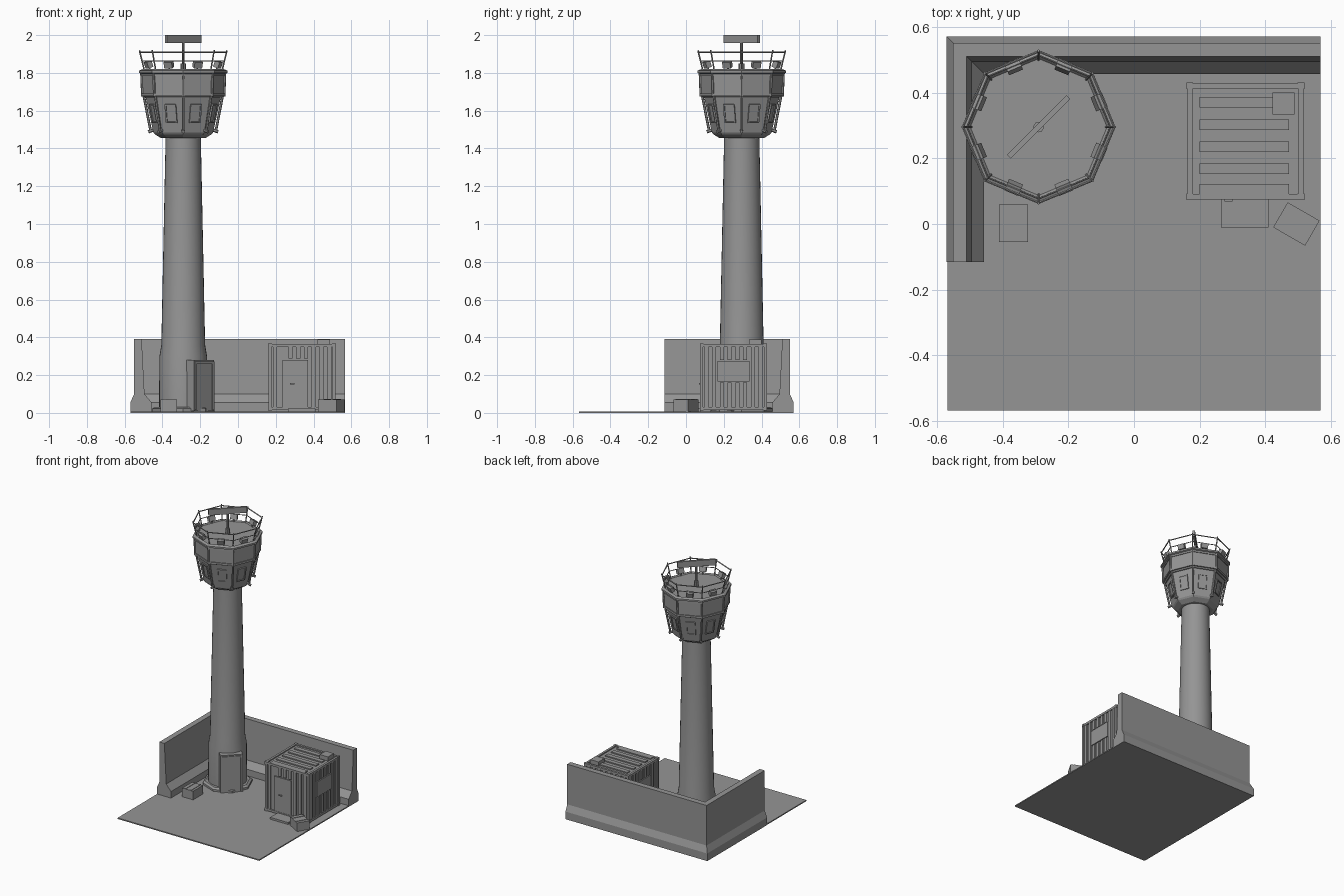
import bpy, bmesh
from math import sin, cos, pi, radians
from mathutils import Vector, Matrix

if "Cube" in bpy.data.objects:
    bpy.data.objects.remove(bpy.data.objects["Cube"])

mat = bpy.data.materials.new("concrete_grey")
mat.use_nodes = True
GREY = (0.3, 0.3, 0.3, 1)
mat.diffuse_color = GREY
mat.node_tree.nodes["Principled BSDF"].inputs["Base Color"].default_value = GREY

TOWER = Vector((-0.29, 0.295, 0))


def finish(name, bm, smooth=False):
    bmesh.ops.recalc_face_normals(bm, faces=bm.faces)
    mesh = bpy.data.meshes.new(name)
    bm.to_mesh(mesh)
    bm.free()
    mesh.materials.append(mat)
    ob = bpy.data.objects.new(name, mesh)
    bpy.context.collection.objects.link(ob)
    if smooth:
        bpy.ops.object.select_all(action='DESELECT')
        ob.select_set(True)
        bpy.context.view_layer.objects.active = ob
        bpy.ops.object.shade_smooth_by_angle(angle=radians(30))
    return ob


def add_box(bm, lo, hi, frame=Matrix()):
    lo, hi = Vector(lo), Vector(hi)
    m = frame @ Matrix.Translation((lo + hi) / 2) @ Matrix.Diagonal((*(hi - lo), 1))
    bmesh.ops.create_cube(bm, size=1, matrix=m)


def box(name, lo, hi, frame=Matrix()):
    bm = bmesh.new()
    add_box(bm, lo, hi, frame)
    return finish(name, bm)


def add_rod(bm, a, b, r, sides=6):
    a, b = Vector(a), Vector(b)
    m = Matrix.Translation((a + b) / 2) @ (b - a).to_track_quat('Z', 'Y').to_matrix().to_4x4()
    bmesh.ops.create_cone(bm, cap_ends=True, segments=sides, radius1=r, radius2=r,
                          depth=(b - a).length, matrix=m)


def lathe(name, profile, sides, smooth=False):
    """Stack rings of (radius, height) around the tower axis."""
    bm = bmesh.new()
    rings = [[bm.verts.new(polar(r, 2 * pi * i / sides, z)) for i in range(sides)]
             for r, z in profile]
    for lower, upper in zip(rings, rings[1:]):
        for i in range(sides):
            j = (i + 1) % sides
            bm.faces.new((lower[i], lower[j], upper[j], upper[i]))
    bm.faces.new(rings[0])
    bm.faces.new(rings[-1])
    return finish(name, bm, smooth)


def polar(r, a, z):
    return TOWER + Vector((r * cos(a), r * sin(a), z))


def facing(a):
    """Frame at the tower axis whose local x points outward."""
    return Matrix.Translation(TOWER) @ Matrix.Rotation(a, 4, 'Z')


# Ground slab
box("ground", (-0.568, -0.567, 0), (0.567, 0.567, 0.008))

# L-shaped barrier wall: offset from the outer edge, height
section = [(0, 0), (0, 0.055), (0.02, 0.1), (0.02, 0.39),
           (0.06, 0.39), (0.075, 0.1), (0.113, 0.055), (0.113, 0)]
bm = bmesh.new()
path = [lambda o: (-0.57 + o, -0.115), lambda o: (-0.57 + o, 0.57 - o), lambda o: (0.567, 0.57 - o)]
rings = [[bm.verts.new((*p(o), z)) for o, z in section] for p in path]
for a, b in zip(rings, rings[1:]):
    for i in range(len(section)):
        j = (i + 1) % len(section)
        bm.faces.new((a[i], a[j], b[j], b[i]))
bm.faces.new(rings[0])
bm.faces.new(rings[-1])
finish("barrier_wall", bm)

# Tower shaft and plinth
lathe("tower_plinth", [(0.165, 0), (0.165, 0.022), (0.15, 0.032)], 8)
lathe("tower_shaft", [(0.128, 0.02), (0.126, 0.3), (0.116, 0.36), (0.093, 1.47)], 32, True)

# Entrance porch set diagonally on the shaft
porch = facing(-pi / 4)
box("entrance_porch", (0.06, -0.075, 0.01), (0.155, 0.075, 0.28), porch)
bm = bmesh.new()
for s in (-1, 1):
    add_box(bm, (0.15, s * 0.066 - 0.006, 0.015), (0.161, s * 0.066 + 0.006, 0.27), porch)
add_box(bm, (0.15, -0.072, 0.258), (0.161, 0.072, 0.272), porch)
finish("porch_door_frame", bm)

# Control cabin
lathe("cabin_lower", [(0.118, 1.455), (0.15, 1.475), (0.158, 1.485), (0.2, 1.675)], 8)
lathe("cabin_upper", [(0.206, 1.67), (0.216, 1.68), (0.218, 1.8)], 8)
lathe("cabin_roof", [(0.222, 1.795), (0.234, 1.8), (0.234, 1.812), (0.215, 1.82), (0.208, 1.812)], 8)

bm_post, bm_win, bm_glass = bmesh.new(), bmesh.new(), bmesh.new()
for k in range(8):
    a = k * pi / 4
    # Corner struts with feet, and mullions
    add_rod(bm_post, polar(0.172, a, 1.49), polar(0.208, a, 1.675), 0.007)
    add_rod(bm_post, polar(0.16, a, 1.497), polar(0.185, a, 1.488), 0.009)
    add_rod(bm_post, polar(0.216, a, 1.675), polar(0.221, a, 1.8), 0.007)
    # Lower windows lie on the leaning walls
    lean = facing(a + pi / 8) @ Matrix.Translation((0.166, 0, 1.585)) @ Matrix.Rotation(0.2, 4, 'Y')
    for s in (-1, 1):
        add_box(bm_win, (-0.005, s * 0.028 - 0.004, -0.05), (0.008, s * 0.028 + 0.004, 0.05), lean)
        add_box(bm_win, (-0.005, -0.03, s * 0.047 - 0.004), (0.008, 0.03, s * 0.047 + 0.004), lean)
    add_box(bm_win, (-0.005, -0.025, -0.045), (0.003, 0.025, 0.045), lean)
    # Upper glazing frame
    out = facing(a + pi / 8)
    for z in (1.685, 1.79):
        add_box(bm_glass, (0.19, -0.082, z - 0.007), (0.206, 0.082, z + 0.007), out)
finish("cabin_struts", bm_post)
finish("cabin_windows", bm_win)
finish("cabin_glazing_frame", bm_glass)

# Roof railing and floodlights
bm_rail, bm_lamp = bmesh.new(), bmesh.new()
for k in range(8):
    a, b = k * pi / 4, (k + 1) * pi / 4
    add_rod(bm_rail, polar(0.205, a, 1.81), polar(0.232, a, 1.92), 0.004)
    add_rod(bm_rail, polar(0.23, a, 1.91), polar(0.23, b, 1.91), 0.004)
    add_rod(bm_rail, polar(0.218, a, 1.862), polar(0.218, b, 1.862), 0.003)
    mid = a + pi / 8
    add_rod(bm_lamp, polar(0.192, mid, 1.81), polar(0.192, mid, 1.845), 0.005)
    tilt = facing(mid) @ Matrix.Translation((0.197, 0, 1.845)) @ Matrix.Rotation(0.35, 4, 'Y')
    add_box(bm_lamp, (-0.012, -0.023, -0.017), (0.016, 0.023, 0.017), tilt)
finish("roof_railing", bm_rail)
finish("floodlights", bm_lamp)

# Radar on its mast
bm = bmesh.new()
add_rod(bm, polar(0, 0, 1.81), polar(0, 0, 1.85), 0.016, 10)
add_rod(bm, polar(0, 0, 1.84), polar(0, 0, 1.985), 0.008, 10)
finish("radar_mast", bm)
box("radar_bar", (-0.128, -0.008, 1.957), (0.128, 0.008, 2), facing(pi / 4))

# Container cabin: body, frame and corner blocks
X0, X1, Y0, Y1, Z0, Z1 = 0.16, 0.518, 0.073, 0.43, 0.012, 0.368
box("container_body", (X0 + 0.012, Y0 + 0.012, Z0 + 0.005), (X1 - 0.012, Y1 - 0.012, Z1 - 0.01))
bm = bmesh.new()
T = 0.016
for x in (X0 + 0.002, X1 - T - 0.002):
    for y in (Y0 + 0.002, Y1 - T - 0.002):
        add_box(bm, (x, y, Z0), (x + T, y + T, Z1))
        for z in (Z0, Z1 - 0.02):
            add_box(bm, (x - 0.002, y - 0.002, z), (x + T + 0.002, y + T + 0.002, z + 0.02))
for z in (Z0 + 0.002, Z1 - T - 0.002):
    for y in (Y0 + 0.002, Y1 - T - 0.002):
        add_box(bm, (X0 + T, y, z), (X1 - T, y + T, z + T))
    for x in (X0 + 0.002, X1 - T - 0.002):
        add_box(bm, (x, Y0 + T, z), (x + T, Y1 - T, z + T))
finish("container_frame", bm)

# Ribs on the sides and back, broken by a window on each side
bm = bmesh.new()
for i in range(8):
    y = 0.108 + i * 0.041
    for x in (X0 + 0.004, X1 - 0.013):
        spans = [(0.03, 0.16), (0.28, 0.352)] if 2 <= i <= 5 else [(0.03, 0.352)]
        for z0, z1 in spans:
            add_box(bm, (x, y - 0.011, z0), (x + 0.009, y + 0.011, z1))
    x = X0 + 0.036 + i * 0.041
    add_box(bm, (x - 0.011, Y1 - 0.013, 0.03), (x + 0.011, Y1 - 0.004, 0.352))
    if i in (0, 5, 6, 7):
        add_box(bm, (x - 0.011, Y0 + 0.004, 0.03), (x + 0.011, Y0 + 0.013, 0.352))
    elif i > 1:
        add_box(bm, (x - 0.011, Y0 + 0.004, 0.288), (x + 0.011, Y0 + 0.013, 0.352))
for y in (0.105, 0.168, 0.235, 0.302, 0.37):
    add_box(bm, (0.2, y - 0.016, Z1 - 0.012), (0.472, y + 0.016, Z1 - 0.002))
finish("container_ribs", bm)
for side, x in (("right", X0 + 0.003), ("left", X1 - 0.013)):
    box(side + "_container_window", (x, 0.168, 0.165), (x + 0.01, 0.335, 0.275))

# Container door, step and roof unit
box("container_door", (0.235, Y0 + 0.004, 0.025), (0.37, Y0 + 0.013, 0.28))
box("door_handle", (0.275, Y0 - 0.004, 0.15), (0.3, Y0 + 0.006, 0.157))
box("door_step", (0.265, -0.01, 0.005), (0.409, Y0 + 0.005, 0.022))
box("roof_unit", (0.422, 0.333, Z1 - 0.012), (0.488, 0.4, 0.388))

# Supply crates with lid battens
for name, x, y, w, d, turn in (("tower_crate", -0.366, 0.003, 0.088, 0.114, 0),
                               ("container_crate", 0.494, 0, 0.112, 0.088, -30)):
    frame = Matrix.Translation((x, y, 0)) @ Matrix.Rotation(radians(turn), 4, 'Z')
    box(name, (-w / 2, -d / 2, 0.005), (w / 2, d / 2, 0.07), frame)
    bm = bmesh.new()
    for s in (-1, 1):
        add_box(bm, (s * w / 4 - 0.006, -d / 2, 0.068), (s * w / 4 + 0.006, d / 2, 0.073), frame)
    finish(name + "_battens", bm)
